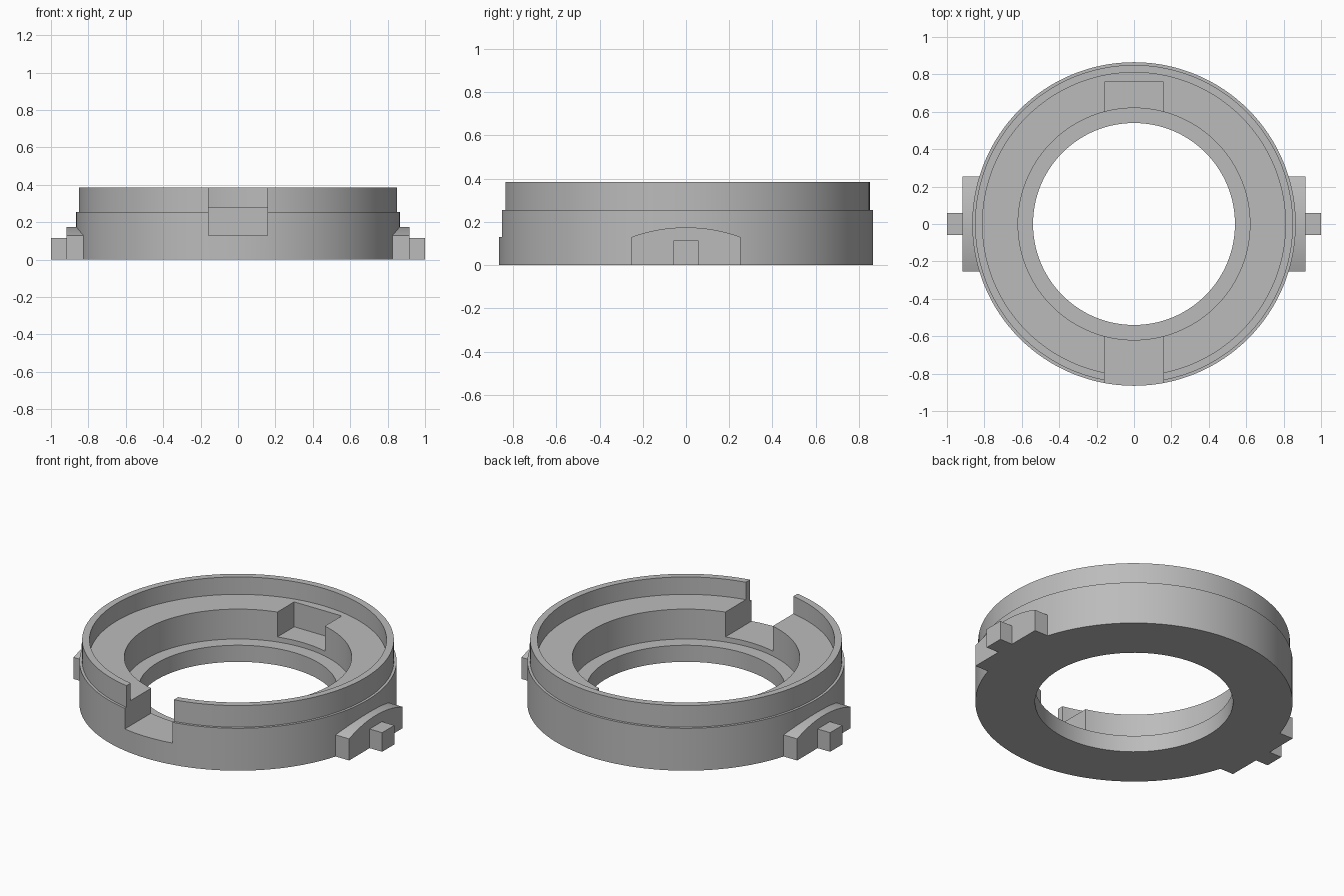
import bpy, bmesh, math

cube = bpy.data.objects.get("Cube")
if cube:
    bpy.data.objects.remove(cube, do_unlink=True)

grey = bpy.data.materials.new("light grey")
grey.use_nodes = True
colour = (0.5, 0.5, 0.5, 1)
grey.diffuse_color = colour
grey.node_tree.nodes["Principled BSDF"].inputs["Base Color"].default_value = colour


def make_object(name, bm):
    bmesh.ops.recalc_face_normals(bm, faces=bm.faces)
    mesh = bpy.data.meshes.new(name)
    bm.to_mesh(mesh)
    bm.free()
    mesh.materials.append(grey)
    obj = bpy.data.objects.new(name, mesh)
    bpy.context.collection.objects.link(obj)
    return obj


def lathe(name, profile, steps=128):
    """Revolve a closed (radius, z) profile around the z axis."""
    bm = bmesh.new()
    rings = []
    for i in range(steps):
        a = math.tau * i / steps
        rings.append([bm.verts.new((r * math.cos(a), r * math.sin(a), z)) for r, z in profile])
    n = len(profile)
    for i in range(steps):
        a, b = rings[i], rings[(i + 1) % steps]
        for j in range(n):
            k = (j + 1) % n
            bm.faces.new((a[j], b[j], b[k], a[k]))
    return make_object(name, bm)


def extrude_x(name, outline, x0, x1):
    """Extrude a (y, z) outline along x."""
    bm = bmesh.new()
    face = bm.faces.new([bm.verts.new((x0, y, z)) for y, z in outline])
    moved = bmesh.ops.extrude_face_region(bm, geom=[face])["geom"]
    verts = [v for v in moved if isinstance(v, bmesh.types.BMVert)]
    bmesh.ops.translate(bm, verts=verts, vec=(x1 - x0, 0, 0))
    return make_object(name, bm)


def rectangle(y0, y1, z0, z1):
    return [(y0, z0), (y1, z0), (y1, z1), (y0, z1)]


def cut(target, cutter):
    cutter.hide_render = True
    mod = target.modifiers.new("cut", "BOOLEAN")
    mod.operation = "DIFFERENCE"
    mod.solver = "EXACT"
    mod.object = cutter
    graph = bpy.context.evaluated_depsgraph_get()
    mesh = bpy.data.meshes.new_from_object(target.evaluated_get(graph))
    target.modifiers.clear()
    target.data = mesh
    bpy.data.objects.remove(cutter, do_unlink=True)


# Stepped ring: outer step, thin rim, shelf, inner ledge and bore
ring = lathe("ring_body", [
    (0.54, 0), (0.865, 0), (0.865, 0.255), (0.85, 0.255), (0.85, 0.385),
    (0.81, 0.385), (0.81, 0.28), (0.62, 0.28), (0.62, 0.10), (0.54, 0.10)])

# Open notch at the front, closed pocket at the back
floor, half = 0.13, 0.158
cut(ring, extrude_x("notch_cutter", rectangle(-1, -0.5, floor, 0.6), -half, half))
cut(ring, extrude_x("pocket_cutter", rectangle(0.5, 0.76, floor, 0.6), -half, half))

# Arched lug with a small square tab on each side
width, crown, shoulder = 0.253, 0.175, 0.13
rise = crown - shoulder
radius = (width ** 2 + rise ** 2) / (2 * rise)
sweep = math.asin(width / radius)
arch = [(-width, 0), (width, 0)]
for i in range(17):
    a = sweep * (1 - i / 8)
    arch.append((radius * math.sin(a), crown - radius + radius * math.cos(a)))

parts = [ring]
for side, sign in (("left", 1), ("right", -1)):
    parts.append(extrude_x(side + "_lug", arch, sign * 0.82, sign * 0.917))
    parts.append(extrude_x(side + "_tab", rectangle(-0.058, 0.058, 0, 0.115),
                           sign * 0.917, sign))

# Smooth the round walls and keep the edges crisp
bpy.ops.object.select_all(action="DESELECT")
for part in parts:
    part.select_set(True)
bpy.context.view_layer.objects.active = ring
bpy.ops.object.shade_smooth_by_angle(angle=math.radians(30))
